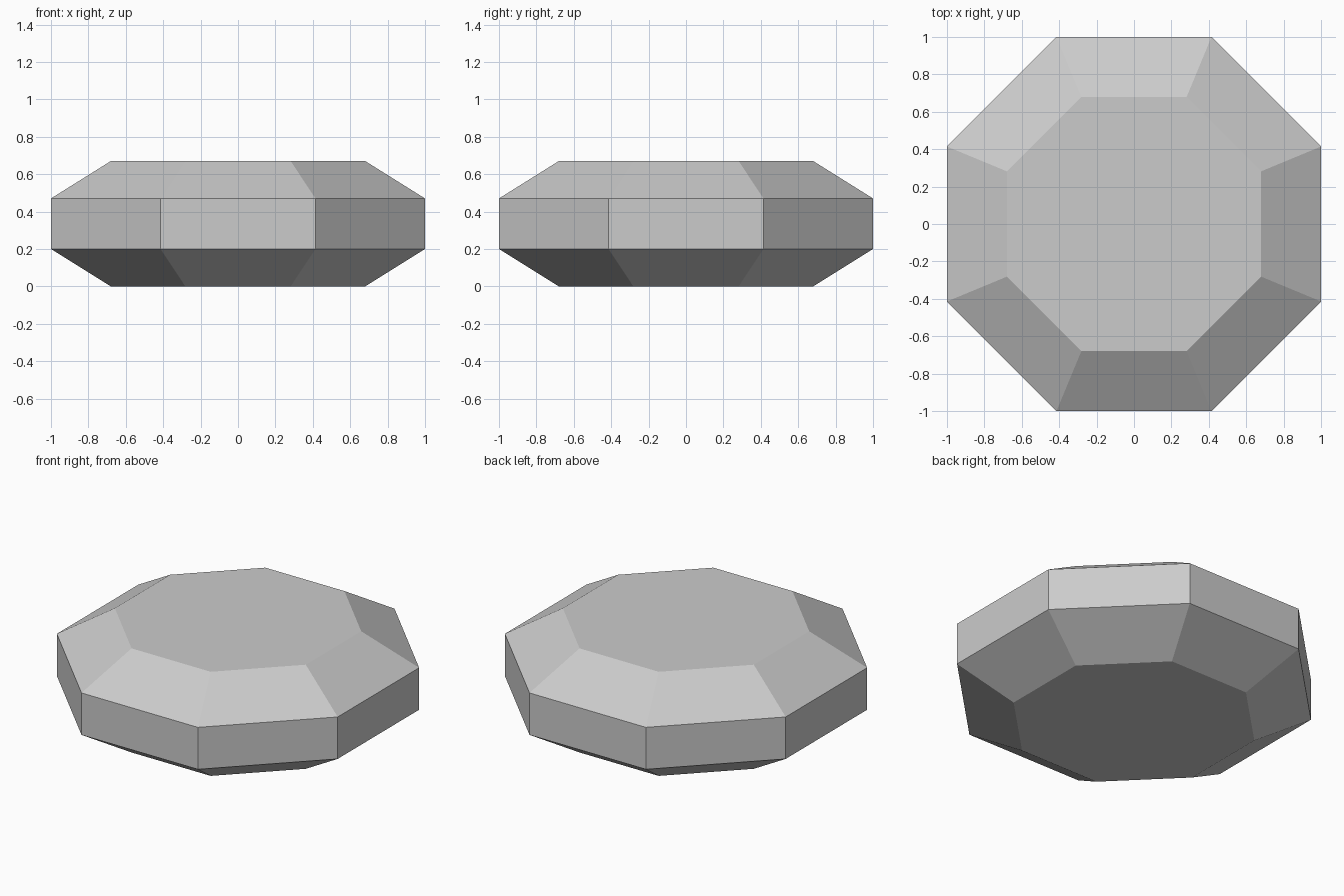
import bpy
import bmesh
from math import cos, sin, pi

cube = bpy.data.objects.get("Cube")
if cube:
    bpy.data.objects.remove(cube, do_unlink=True)

SIDES = 8
# Profile of the gem from bottom to top: (flat-side radius, height)
PROFILE = [(0.68, 0.0), (1.0, 0.2), (1.0, 0.47), (0.68, 0.67)]

# Grey stone material
grey = bpy.data.materials.new("light_grey")
grey.use_nodes = True
colour = (0.6, 0.6, 0.6, 1.0)
grey.diffuse_color = colour
grey.node_tree.nodes["Principled BSDF"].inputs["Base Color"].default_value = colour


def ring(bm, apothem, z):
    """Octagon whose flat sides face the axes."""
    r = apothem / cos(pi / SIDES)
    angles = [(i + 0.5) * 2 * pi / SIDES for i in range(SIDES)]
    return [bm.verts.new((r * cos(a), r * sin(a), z)) for a in angles]


# Bevelled octagonal disc: rings joined by flat bands, capped at both ends
bm = bmesh.new()
rings = [ring(bm, a, z) for a, z in PROFILE]
for low, high in zip(rings, rings[1:]):
    for i in range(SIDES):
        j = (i + 1) % SIDES
        bm.faces.new((low[i], low[j], high[j], high[i]))
bm.faces.new(rings[0][::-1])
bm.faces.new(rings[-1])
bmesh.ops.recalc_face_normals(bm, faces=bm.faces)

mesh = bpy.data.meshes.new("octagonal_disc")
bm.to_mesh(mesh)
bm.free()
mesh.materials.append(grey)
disc = bpy.data.objects.new("octagonal_disc", mesh)
bpy.context.collection.objects.link(disc)
